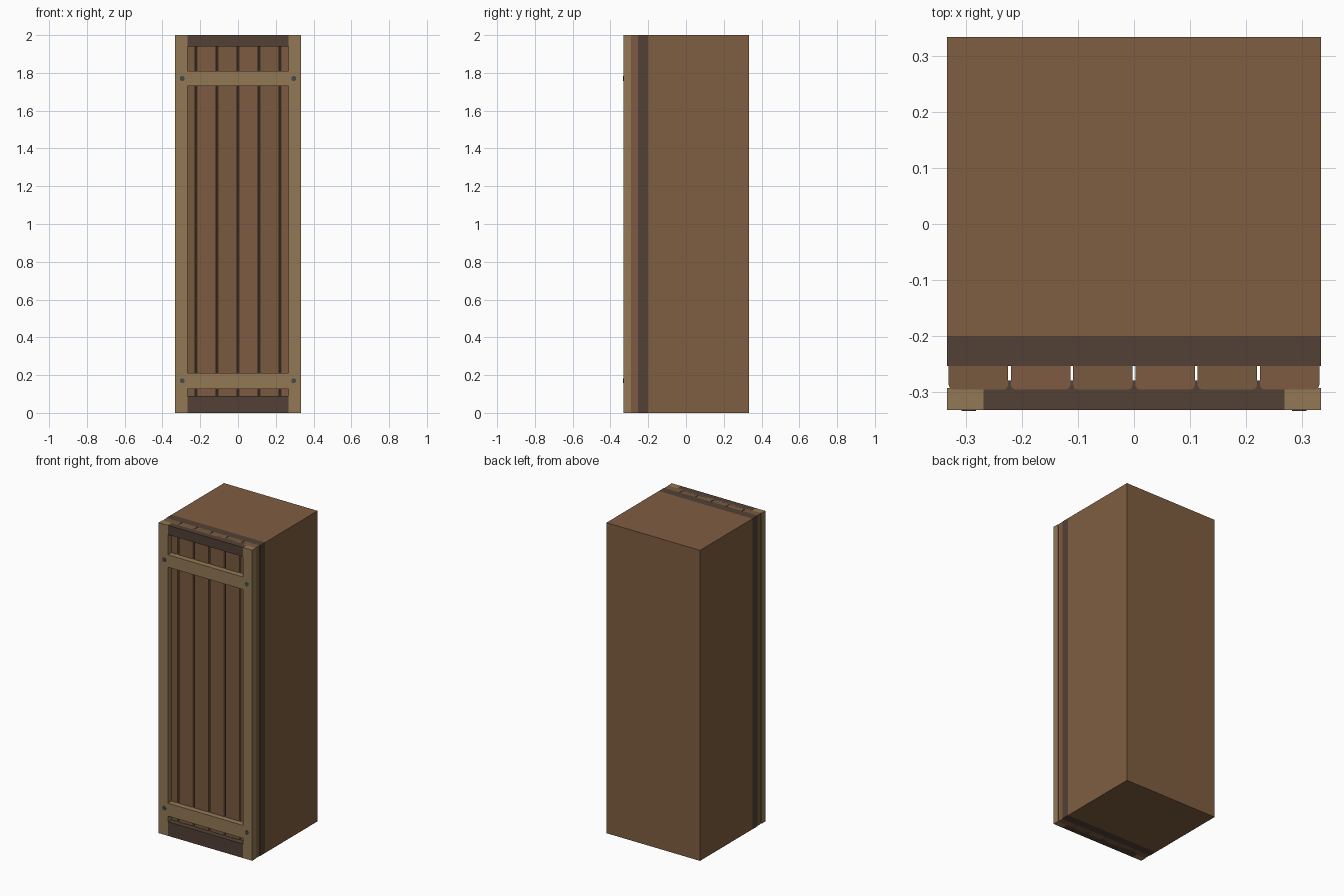
import bpy, bmesh, math
from mathutils import Matrix

if "Cube" in bpy.data.objects:
    bpy.data.objects.remove(bpy.data.objects["Cube"])


def material(name, hex_color):
    rgb = [int(hex_color[i:i + 2], 16) / 255 for i in (0, 2, 4)]
    m = bpy.data.materials.new(name)
    m.diffuse_color = [((c + 0.055) / 1.055) ** 2.4 for c in rgb] + [1]
    m.use_nodes = True
    m.node_tree.nodes["Principled BSDF"].inputs["Base Color"].default_value = m.diffuse_color
    return m


BROWN = material("brown_wood", "7F5E41")
PLANK = [material("plank_wood_a", "785A3F"), material("plank_wood_b", "7D5B42")]
DARK = material("dark_wood", "524136")
TAN = material("tan_wood", "937955")
IRON = material("iron", "404C4E")


def finish(name, bm, mat):
    me = bpy.data.meshes.new(name)
    bm.to_mesh(me)
    bm.free()
    me.materials.append(mat)
    ob = bpy.data.objects.new(name, me)
    bpy.context.collection.objects.link(ob)
    return ob


def box(name, x, y, z, mat, bevel=0):
    """Box from (min, max) ranges; bevel rounds the two front vertical edges."""
    bm = bmesh.new()
    bmesh.ops.create_cube(bm, size=1)
    for v in bm.verts:
        v.co = [r[0] if c < 0 else r[1] for c, r in zip(v.co, (x, y, z))]
    if bevel:
        edges = [e for e in bm.edges
                 if all(abs(v.co.y - y[0]) < 1e-5 for v in e.verts)
                 and abs(e.verts[0].co.z - e.verts[1].co.z) > 0.1]
        bmesh.ops.bevel(bm, geom=edges, offset=bevel, segments=2,
                        profile=0.5, affect='EDGES')
    return finish(name, bm, mat)


W, H = 0.3335, 2.0
FRONT = -0.3315

# Main block and the dark board behind the planks
box("body", (-W, W), (-0.2, 0.3335), (0, H), BROWN)
box("backing_board", (-W, W), (-0.253, -0.2), (0, H), DARK)

# Six vertical planks with eased front edges
for i in range(6):
    cx = (i - 2.5) * 0.111
    box(f"plank_{i + 1}", (cx - 0.0532, cx + 0.0532), (-0.2955, -0.253),
        (0, H), PLANK[i % 2], 0.009)

# Front frame: posts, dark end rails and tan crossbars
for side, s in (("left", -1), ("right", 1)):
    box(f"post_{side}", tuple(sorted((s * 0.268, s * W))),
        (FRONT, -0.292), (0, H), TAN)
for name, z in (("bottom", (0, 0.09)), ("top", (1.94, H))):
    box(f"end_rail_{name}", (-0.268, 0.268), (FRONT, -0.279), z, DARK)
for name, z in (("lower", (0.127, 0.21)), ("upper", (1.73, 1.81))):
    box(f"crossbar_{name}", (-0.268, 0.268), (FRONT, -0.292), z, TAN)

# Bolts where the crossbars meet the posts
for z in (0.17, 1.77):
    for x in (-0.295, 0.295):
        bm = bmesh.new()
        bmesh.ops.create_cone(
            bm, cap_ends=True, segments=8, radius1=0.014, radius2=0.014, depth=0.01,
            matrix=Matrix.Translation((x, -0.3285, z))
            @ Matrix.Rotation(math.pi / 2, 4, 'X') @ Matrix.Rotation(math.pi / 8, 4, 'Z'))
        finish("bolt", bm, IRON)
